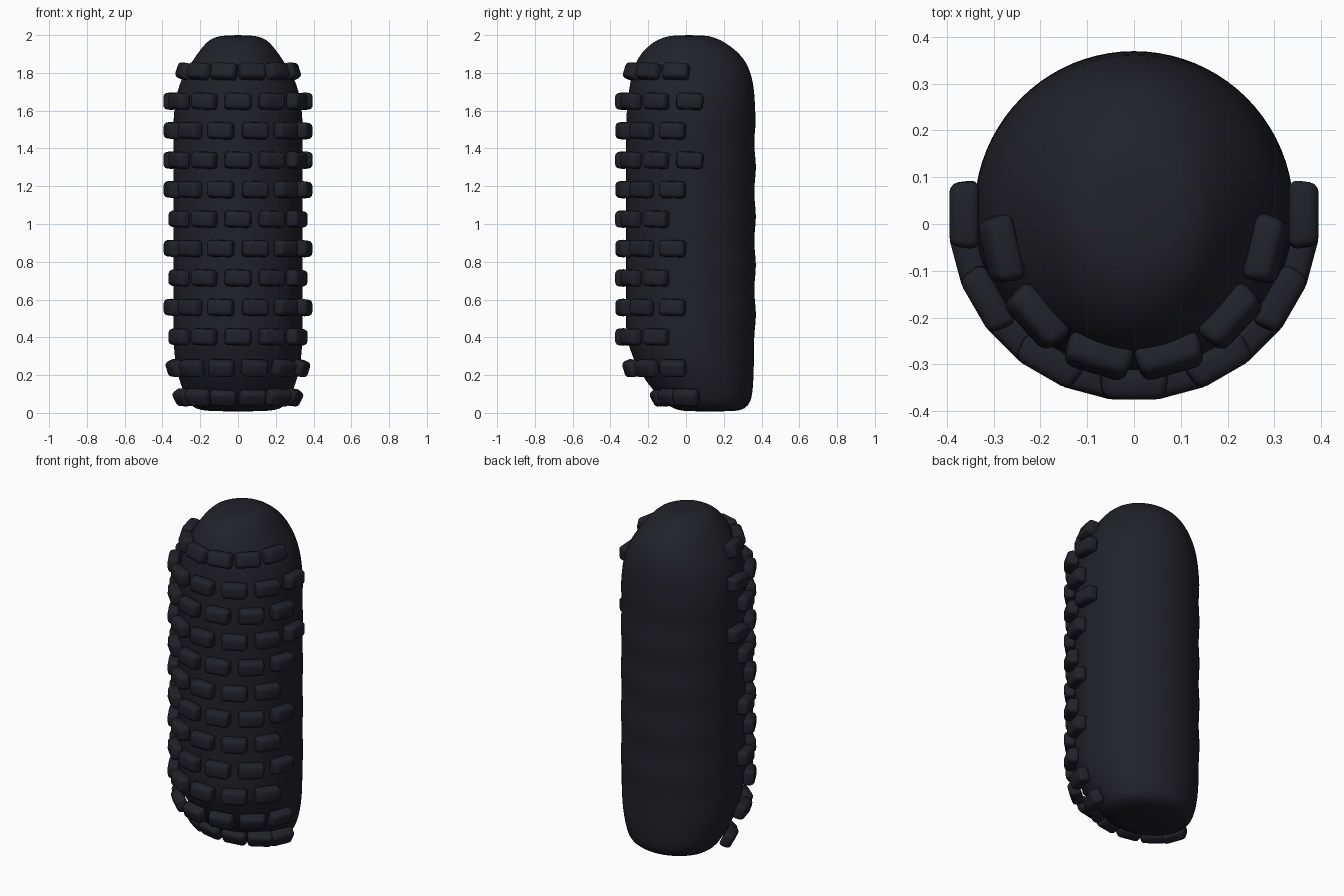
import bpy, bmesh, math
from mathutils import Matrix, Vector

cube = bpy.data.objects.get("Cube")
if cube:
    bpy.data.objects.remove(cube, do_unlink=True)

rubber = bpy.data.materials.new("dark rubber")
rubber.use_nodes = True
colour = (0.015, 0.015, 0.022, 1)
rubber.diffuse_color = colour
bsdf = rubber.node_tree.nodes["Principled BSDF"]
bsdf.inputs["Base Color"].default_value = colour
bsdf.inputs["Roughness"].default_value = 0.7


def make_object(name, bm):
    bmesh.ops.recalc_face_normals(bm, faces=bm.faces[:])
    for f in bm.faces:
        f.smooth = True
    mesh = bpy.data.meshes.new(name)
    bm.to_mesh(mesh)
    bm.free()
    mesh.materials.append(rubber)
    ob = bpy.data.objects.new(name, mesh)
    bpy.context.collection.objects.link(ob)
    return ob


# Body: elliptical rings given as (z, half width, front y, back y)
bottom = [(0.008, 0.10, 0.02, 0.23), (0.012, 0.20, -0.04, 0.29),
          (0.035, 0.25, -0.09, 0.33), (0.08, 0.275, -0.14, 0.35),
          (0.15, 0.305, -0.20, 0.357), (0.24, 0.33, -0.26, 0.36),
          (0.34, 0.34, -0.30, 0.362)]
top = [(1.60, 0.34, -0.315, 0.367), (1.70, 0.325, -0.305, 0.364),
       (1.78, 0.295, -0.29, 0.35), (1.85, 0.25, -0.27, 0.325),
       (1.91, 0.21, -0.235, 0.278), (1.96, 0.17, -0.18, 0.21),
       (1.99, 0.13, -0.12, 0.15), (2.0, 0.06, -0.06, 0.09)]
# Straight middle with soft ripples down the back
middle = []
for i in range(19):
    z = 0.41 + i * 0.0625
    middle.append((z, 0.343, -0.318, 0.367 + 0.006 * math.cos(2 * math.pi * z / 0.26)))

SEG = 40
bm = bmesh.new()
rings = []
for z, hw, yf, yb in bottom + middle + top:
    ring = []
    for k in range(SEG):
        a = 2 * math.pi * k / SEG
        ring.append(bm.verts.new((hw * math.cos(a),
                                  (yf + yb) / 2 + (yb - yf) / 2 * math.sin(a), z)))
    rings.append(ring)
for r0, r1 in zip(rings, rings[1:]):
    for k in range(SEG):
        n = (k + 1) % SEG
        bm.faces.new((r0[k], r0[n], r1[n], r1[k]))
bm.faces.new(rings[0][::-1])
bm.faces.new(rings[-1])
body = make_object("body", bm)
sub = body.modifiers.new("smooth", 'SUBSURF')
sub.levels = sub.render_levels = 1

# Tread rows: (z, centre y, x radius, y radius, lean in degrees, block angles)
HALF, WIDE, SHORT = (15, 45, 75), (0, 30, 60, 90), (0, 30, 60)
rows = [(1.81, 0.03, 0.295, 0.325, 18, HALF)]
for i, angles in enumerate((WIDE, HALF, WIDE, HALF, SHORT, HALF, SHORT, HALF, SHORT)):
    rows.append((1.65 - i * 0.156, 0.02, 0.363, 0.363, 0, angles))
rows += [(0.235, 0.01, 0.345, 0.31, -18, HALF),
         (0.08, 0.05, 0.30, 0.20, -28, HALF)]


def tread_row(name, z, cy, rx, ry, lean, angles):
    bm = bmesh.new()
    for a in sorted({s * a for a in angles for s in (-1, 1)}):
        t = math.radians(a)
        pos = Vector((rx * math.sin(t), cy - ry * math.cos(t), z))
        yaw = math.atan2(ry * math.sin(t), rx * math.cos(t))
        m = (Matrix.Translation(pos) @ Matrix.Rotation(yaw, 4, 'Z')
             @ Matrix.Rotation(math.radians(-lean), 4, 'X')
             @ Matrix.Rotation(math.radians(2), 4, 'Y')
             @ Matrix.Diagonal((0.148, 0.064, 0.094, 1)))
        made = bmesh.ops.create_cube(bm, size=1, matrix=m)
        # Outer face is a little smaller than the base
        for v in made["verts"]:
            local = m.inverted() @ v.co
            if local.y < 0:
                local.x *= 0.9
                local.z *= 0.86
                v.co = m @ local
    ob = make_object(name, bm)
    bev = ob.modifiers.new("rounded edges", 'BEVEL')
    bev.width = 0.02
    bev.segments = 3
    bev.limit_method = 'NONE'


for i, row in enumerate(rows):
    tread_row(f"tread_row_{i + 1}", *row)
